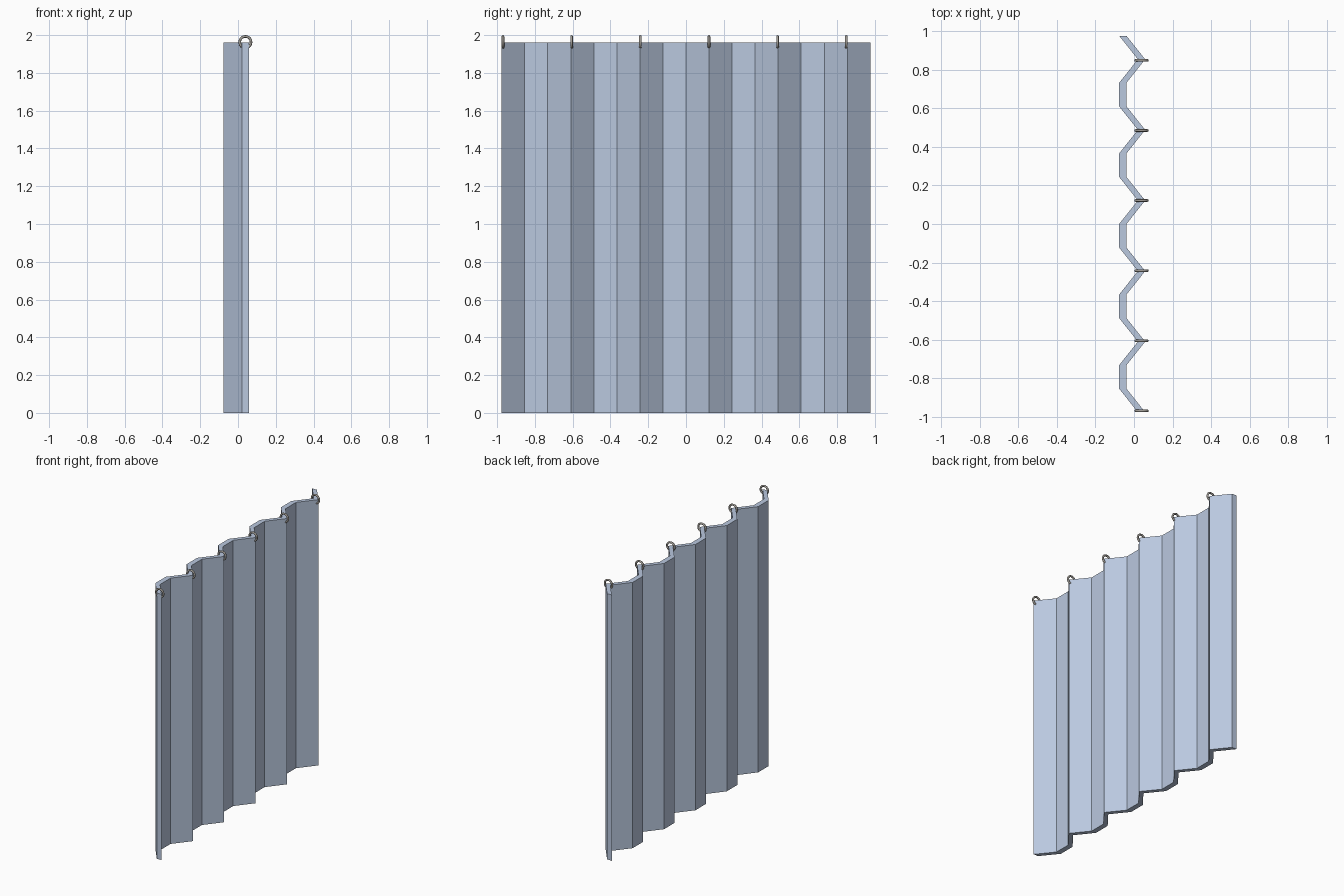
import bpy, bmesh, math

if "Cube" in bpy.data.objects:
    bpy.data.objects.remove(bpy.data.objects["Cube"])

def material(name, rgb):
    m = bpy.data.materials.new(name)
    m.diffuse_color = (*rgb, 1)
    m.use_nodes = True
    m.node_tree.nodes["Principled BSDF"].inputs["Base Color"].default_value = m.diffuse_color
    return m

cloth = material("pale blue cloth", (0.49, 0.58, 0.74))
metal = material("grey metal", (0.36, 0.34, 0.31))

# Pleated curtain: zigzag strip with a peak every third fold, extruded upwards
HALF, TOP, DEPTH, FOLDS = 0.976, 1.962, 0.038, 16
step = 2 * HALF / FOLDS
path = [(0.02 if i % 3 == 0 else -0.077, -HALF + i * step) for i in range(FOLDS + 1)]
bm = bmesh.new()
rows = []
for x, y in path:
    rows.append([bm.verts.new((x + dx, y, z))
                 for dx, z in ((0, 0), (DEPTH, 0), (DEPTH, TOP), (0, TOP))])
for a, b in zip(rows, rows[1:]):
    for k in range(4):
        n = (k + 1) % 4
        bm.faces.new((a[k], a[n], b[n], b[k]))
bm.faces.new(rows[0])
bm.faces.new(rows[-1])
bmesh.ops.recalc_face_normals(bm, faces=bm.faces)
mesh = bpy.data.meshes.new("curtain")
bm.to_mesh(mesh)
bm.free()
mesh.materials.append(cloth)
bpy.context.collection.objects.link(bpy.data.objects.new("curtain", mesh))

# Hanging rings, one at each peak
for i in range(6):
    bpy.ops.mesh.primitive_torus_add(
        location=(0.039, -0.969 + i * 0.3635, 1.963),
        rotation=(math.pi / 2, 0, 0),
        major_radius=0.030, minor_radius=0.007,
        major_segments=24, minor_segments=8)
    ring = bpy.context.object
    ring.name = f"hanging_ring_{i + 1}"
    ring.data.materials.append(metal)
    bpy.ops.object.shade_smooth_by_angle(angle=math.radians(50))
